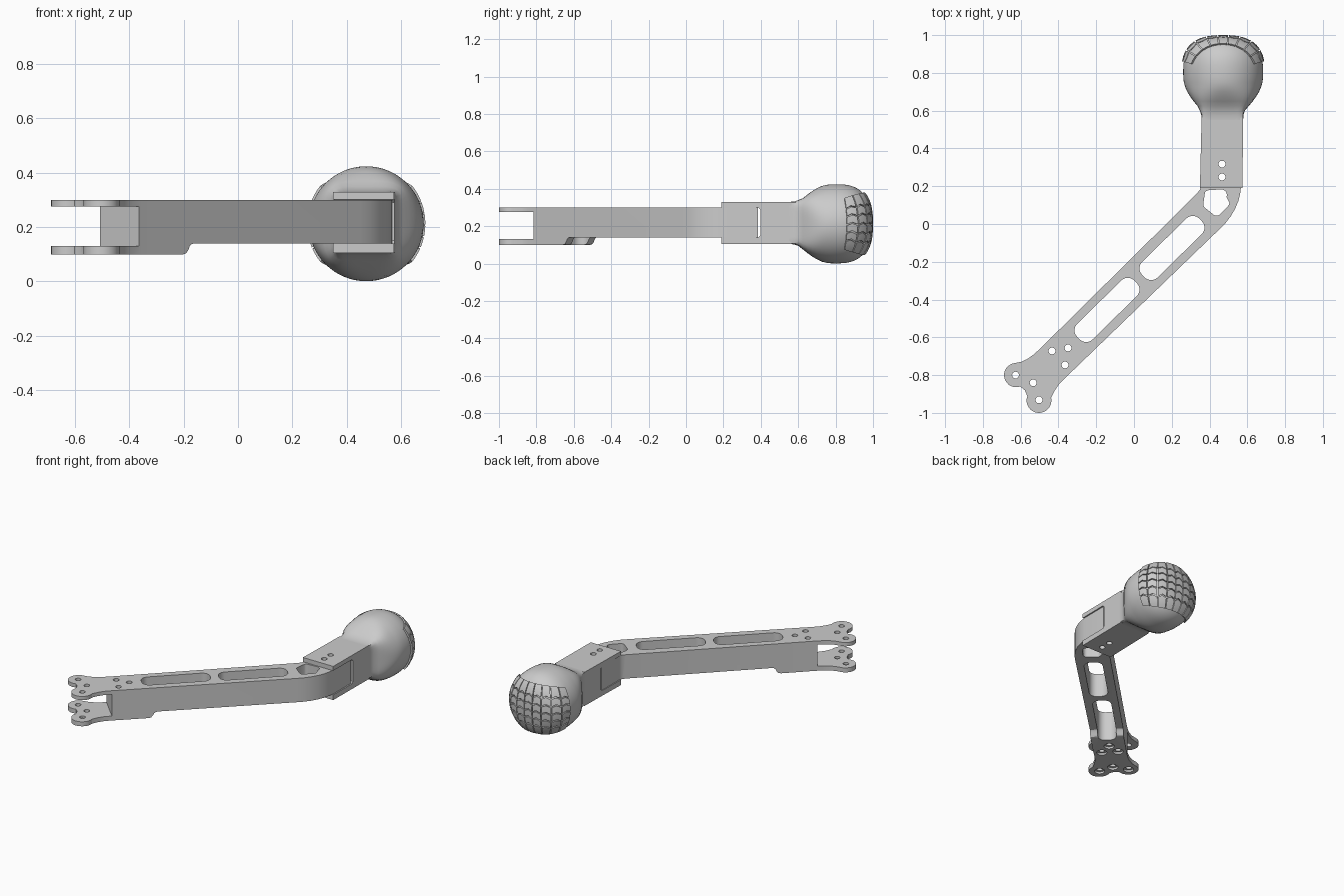
import bpy, bmesh
from math import sin, cos, pi, radians, hypot
from mathutils import Matrix

if "Cube" in bpy.data.objects:
    bpy.data.objects.remove(bpy.data.objects["Cube"])

ARM_ANGLE = radians(44.5)


def circle(x, y, r, n=24):
    return [(x + r * cos(2 * pi * i / n), y + r * sin(2 * pi * i / n)) for i in range(n)]


def arc(x, y, r, a0, a1, n=16):
    return [(x + r * cos(radians(a0 + (a1 - a0) * i / n)),
             y + r * sin(radians(a0 + (a1 - a0) * i / n))) for i in range(n + 1)]


def slot(x, y, a, b, r):
    """Rounded rectangle turned along the arm."""
    pts = []
    for sx, sy, start in ((1, 1, 0), (-1, 1, 90), (-1, -1, 180), (1, -1, 270)):
        pts += arc(sx * (a - r), sy * (b - r), r, start, start + 90, 8)
    c, s = cos(ARM_ANGLE), sin(ARM_ANGLE)
    return [(x + u * c - v * s, y + u * s + v * c) for u, v in pts]


def add_mesh(name, bm):
    bmesh.ops.recalc_face_normals(bm, faces=bm.faces)
    me = bpy.data.meshes.new(name)
    bm.to_mesh(me)
    bm.free()
    ob = bpy.data.objects.new(name, me)
    bpy.context.collection.objects.link(ob)
    return ob


def prism(name, outlines, z0, z1):
    """Filled outline with holes, extruded from z0 to z1."""
    cu = bpy.data.curves.new(name, 'CURVE')
    cu.dimensions, cu.fill_mode, cu.extrude = '2D', 'BOTH', (z1 - z0) / 2
    for pts in outlines:
        sp = cu.splines.new('POLY')
        sp.points.add(len(pts) - 1)
        for p, (x, y) in zip(sp.points, pts):
            p.co = (x, y, 0, 1)
        sp.use_cyclic_u = True
    tmp = bpy.data.objects.new(name + "_curve", cu)
    bpy.context.collection.objects.link(tmp)
    bpy.context.view_layer.update()
    me = bpy.data.meshes.new_from_object(tmp.evaluated_get(bpy.context.evaluated_depsgraph_get()))
    bpy.data.objects.remove(tmp)
    bm = bmesh.new()
    bm.from_mesh(me)
    bmesh.ops.translate(bm, vec=(0, 0, (z0 + z1) / 2), verts=bm.verts)
    bmesh.ops.remove_doubles(bm, verts=bm.verts, dist=0.0001)
    return add_mesh(name, bm)


def cut(ob, cutter):
    """Apply a boolean difference and remove the cutter."""
    cutter.hide_render = True
    m = ob.modifiers.new("cut", 'BOOLEAN')
    m.object, m.operation, m.solver = cutter, 'DIFFERENCE', 'EXACT'
    bpy.context.view_layer.objects.active = ob
    bpy.ops.object.modifier_apply(modifier=m.name)
    bpy.data.objects.remove(cutter)


def side_profile(name, pts, half, angle=0.0):
    """Profile in (distance along, z), extruded sideways, turned about z."""
    bm = bmesh.new()
    f = bm.faces.new([bm.verts.new((s, -half, z)) for s, z in pts])
    ext = bmesh.ops.extrude_face_region(bm, geom=[f])
    bmesh.ops.translate(bm, vec=(0, 2 * half, 0),
                        verts=[v for v in ext['geom'] if isinstance(v, bmesh.types.BMVert)])
    bmesh.ops.rotate(bm, matrix=Matrix.Rotation(angle, 3, 'Z'), verts=bm.verts)
    return add_mesh(name, bm)


def smooth(ob, angle=30):
    bpy.ops.object.select_all(action='DESELECT')
    ob.select_set(True)
    bpy.context.view_layer.objects.active = ob
    bpy.ops.object.shade_smooth_by_angle(angle=radians(angle))


# Arm: bent outline with two fork lobes, slots and bolt holes
outline = (arc(-.624, -.80, .064, 95, 290) + [(-.578, -.88)]
           + arc(-.503, -.934, .066, 160, 372)
           + [(-.42, -.882), (-.398, -.85), (-.365, -.815), (-.312, -.765), (.45, -.03),
              (.485, .005), (.513, .042), (.535, .08), (.552, .12), (.562, .16), (.567, .2),
              (.568, .385), (.356, .385), (.355, .2), (.349, .182), (.335, .163),
              (-.497, -.66), (-.53, -.69), (-.565, -.715), (-.598, -.73)])
fork_bolts = [(-.627, -.80), (-.503, -.931), (-.534, -.841),
              (-.434, -.672), (-.349, -.656), (-.365, -.746)]
sleeve_bolts = [(.466, .317), (.466, .249)]
elbow_hole = (arc(.462, .153, .03, -20, 90, 6) + arc(.398, .153, .026, 90, 150, 5)
              + arc(.393, .105, .026, 180, 225, 4) + arc(.437, .07, .026, 225, 315, 6)
              + arc(.475, .115, .03, -45, -5, 4))
holes = [circle(x, y, .018) for x, y in fork_bolts + sleeve_bolts]
arm = prism("arm", [outline, slot(-.143, -.455, .212, .058, .048),
                    slot(.201, -.127, .212, .058, .048), elbow_hole] + holes, .10, .30)

# Fork gap, raised underside and bolt recesses
cut(arm, side_profile("fork_gap_cutter", [(-1.5, .13), (-.832, .13), (-.832, .275), (-1.5, .275)],
                      .5, ARM_ANGLE))
cut(arm, side_profile("underside_cutter",
                      [(-.605, .05), (-.605, .10), (-.59, .104), (-.58, .115), (-.572, .13),
                       (-.562, .138), (-.545, .14), (1.5, .14), (1.5, .05)], .6, ARM_ANGLE))
for x, y in fork_bolts:
    cut(arm, prism("bolt_recess_cutter", [circle(x, y, .032)], .05, .114))
smooth(arm)

# Sleeve gripping the upper end of the arm
sleeve = prism("sleeve", [[(.349, .19), (.574, .19), (.578, .565), (.358, .565)]]
               + [circle(x, y, .018) for x, y in sleeve_bolts], .104, .33)
cut(sleeve, side_profile("sleeve_slot_cutter", [(0, .139), (.385, .139), (.397, .15), (.397, .29),
                                                (.385, .301), (0, .301)], .8, pi / 2))
smooth(sleeve)

# Ball foot: square neck lofted into a blunt round end
CX, CY, CZ, R, L, N = .472, .80, .2125, .2115, .19, 2.7
sections = [(.55, .110, .113, 40), (.575, .111, .114, 20), (.60, .119, .122, 9),
            (.625, .136, .137, 5.5), (.65, .157, .157, 3.8), (.675, .175, .175, 2.9),
            (.70, .190, .190, 2.4), (.725, .201, .202, 2.1), (.75, .208, .208, 2),
            (.775, .211, .211, 2)]
for i in range(15):
    t = sin(pi / 2 * i / 15)
    r = R * (1 - t ** N) ** (1 / N)
    sections.append((CY + L * t, r, r, 2))
sections.append((CY + L, .02, .02, 2))
bm = bmesh.new()
rings = []
SEG = 64
for y, hx, hz, p in sections:
    cx = .468 if y < .62 else CX
    cz = CZ + (.0045 if y < .62 else 0)
    ring = []
    for i in range(SEG):
        c, s = cos(2 * pi * i / SEG), sin(2 * pi * i / SEG)
        r = (abs(c / hx) ** p + abs(s / hz) ** p) ** (-1 / p)
        ring.append(bm.verts.new((cx + r * c, y, cz + r * s)))
    rings.append(ring)
for a, b in zip(rings, rings[1:]):
    for i in range(SEG):
        j = (i + 1) % SEG
        bm.faces.new((a[i], a[j], b[j], b[i]))
bm.faces.new(rings[0])
bm.faces.new(rings[-1])
smooth(add_mesh("ball_foot", bm), 40)


# Tread: chevron blocks wrapped over the blunt end
def on_foot(u, v, lift):
    th = radians(75) * u
    ph = radians(47 - 9 * u * u) * v
    d = (sin(th) * cos(ph), cos(th) * cos(ph), sin(ph))
    t = ((hypot(d[0], d[2]) / R) ** N + (abs(d[1]) / L) ** N) ** (-1 / N) + lift
    return (CX + d[0] * t, CY + d[1] * t, CZ + d[2] * t)


def block(bm, u0, u1, low, high, steps):
    """Block bounded by u0..u1 and two bent edges given at left, middle, right."""
    us = (u0, (u0 + u1) / 2, u1)
    layers = [[[bm.verts.new(on_foot(us[i], low[i] + (high[i] - low[i]) * k / steps, lift))
                for k in range(steps + 1)] for i in range(3)] for lift in (-.012, .010)]
    for g in layers:
        for i in range(2):
            for k in range(steps):
                bm.faces.new((g[i][k], g[i + 1][k], g[i + 1][k + 1], g[i][k + 1]))
    loops = [g[0] + [g[1][-1]] + g[2][::-1] + [g[1][0]] for g in layers]
    for i in range(len(loops[0])):
        j = (i + 1) % len(loops[0])
        bm.faces.new((loops[0][i], loops[0][j], loops[1][j], loops[1][i]))


bm = bmesh.new()
COLS, ROWS, GAP, PEAK, EDGE = 9, 4, .022, .07, .58
for c in range(COLS):
    u0, u1 = -1 + 2 * c / COLS + GAP / 2, -1 + 2 * (c + 1) / COLS - GAP / 2
    bend = (-PEAK / 2, PEAK / 2, -PEAK / 2)
    for r in range(ROWS):
        v0 = -EDGE + 2 * EDGE * r / ROWS + GAP
        v1 = -EDGE + 2 * EDGE * (r + 1) / ROWS - GAP
        block(bm, u0, u1, [v0 + b for b in bend], [v1 + b for b in bend], 2)
    block(bm, u0, u1, [EDGE + GAP + b for b in bend], [1, 1, 1], 4)
    block(bm, u0, u1, [-1, -1, -1], [-EDGE - GAP + b for b in bend], 4)
smooth(add_mesh("foot_tread", bm), 35)
